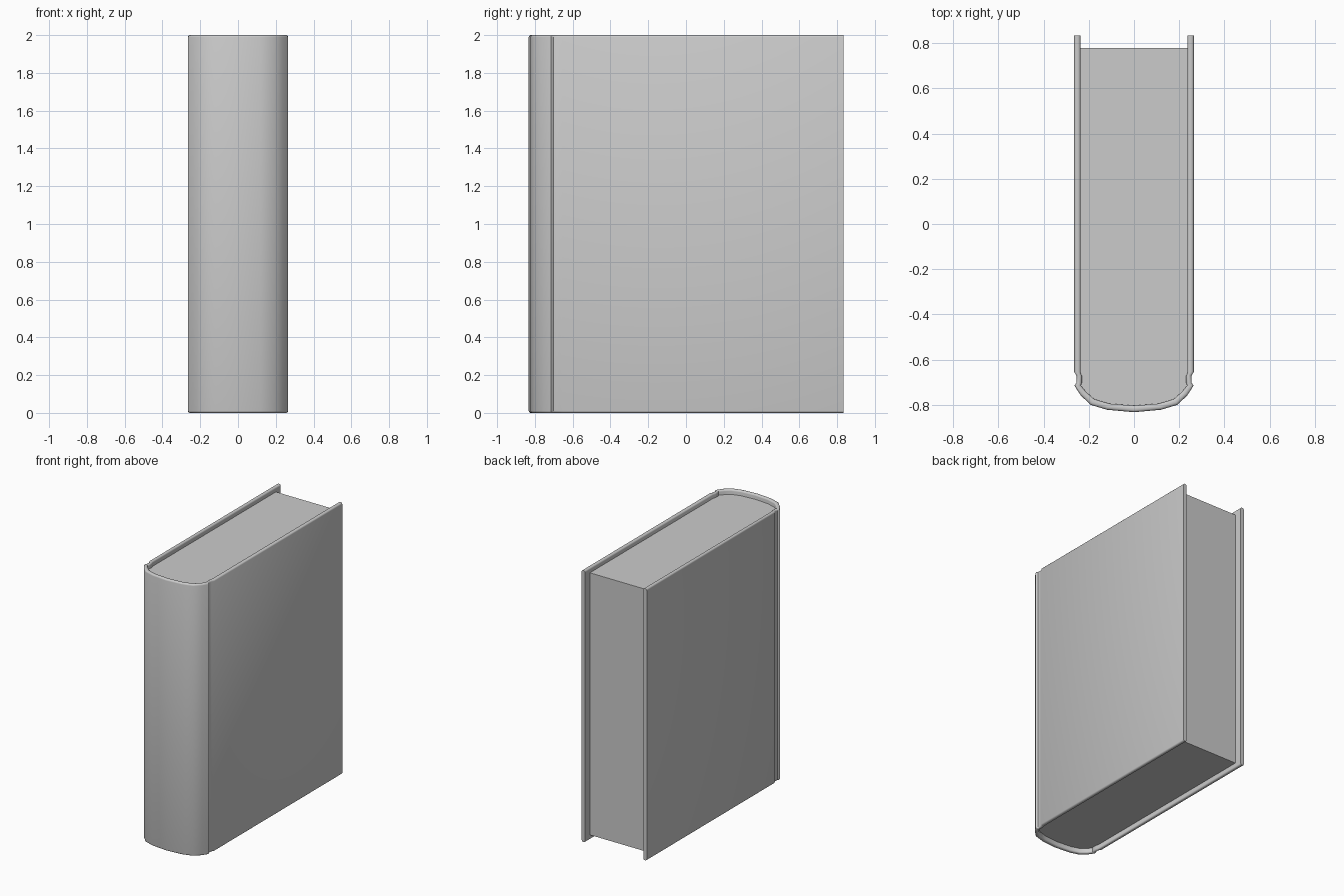
import bpy, bmesh, math

if "Cube" in bpy.data.objects:
    bpy.data.objects.remove(bpy.data.objects["Cube"])

H = 2.0
# Right half of the plan outlines, from fore-edge to middle of spine
OUTER = [(0.265, 0.835), (0.265, -0.655), (0.254, -0.672), (0.254, -0.702), (0.264, -0.715),
         (0.237, -0.757), (0.193, -0.80), (0.12, -0.822), (0, -0.833)]
INNER = [(0.237, 0.835), (0.237, -0.655), (0.231, -0.672), (0.231, -0.702), (0.235, -0.715),
         (0.212, -0.743), (0.176, -0.775), (0.11, -0.795), (0, -0.804)]


def mirrored(half):
    return half + [(-x, y) for x, y in reversed(half[:-1])]


def extrude_plan(name, points, faces, z0, z1, rim=0):
    """Extrude flat plan faces upward, optionally rounding top and bottom rims."""
    bm = bmesh.new()
    vs = [bm.verts.new((x, y, z0)) for x, y in points]
    flat = [bm.faces.new([vs[i] for i in f]) for f in faces]
    new = bmesh.ops.extrude_face_region(bm, geom=flat, use_keep_orig=True)["geom"]
    bmesh.ops.translate(bm, vec=(0, 0, z1 - z0),
                        verts=[v for v in new if isinstance(v, bmesh.types.BMVert)])
    bmesh.ops.recalc_face_normals(bm, faces=bm.faces)
    if rim:
        # Rim edges lie between a horizontal face and a wall, excluding the fore-edge ends
        def is_rim(e):
            a, b = e.verts
            if abs(a.co.z - b.co.z) > 1e-4 or min(a.co.y, b.co.y) > 0.8:
                return False
            return sum(abs(f.normal.z) > 0.9 for f in e.link_faces) == 1
        bmesh.ops.bevel(bm, geom=[e for e in bm.edges if is_rim(e)], offset=rim,
                        offset_type='OFFSET', segments=3, profile=0.5, affect='EDGES')
    me = bpy.data.meshes.new(name)
    bm.to_mesh(me)
    bm.free()
    ob = bpy.data.objects.new(name, me)
    bpy.context.collection.objects.link(ob)
    bpy.ops.object.select_all(action='DESELECT')
    ob.select_set(True)
    bpy.context.view_layer.objects.active = ob
    bpy.ops.object.shade_smooth_by_angle(angle=math.radians(35))
    return ob


# Cover: two boards, hinge grooves and rounded spine in one shell
outer, inner = mirrored(OUTER), mirrored(INNER)
n = len(outer)
extrude_plan("cover", outer + inner,
             [(i, i + 1, n + i + 1, n + i) for i in range(n - 1)], 0, H, rim=0.011)

# Page block: fills the cover, set back at the top, bottom and fore-edge
pages = mirrored([(INNER[0][0], 0.78)] + INNER[1:])
extrude_plan("pages", pages, [tuple(range(n))], 0.035, H - 0.035)
